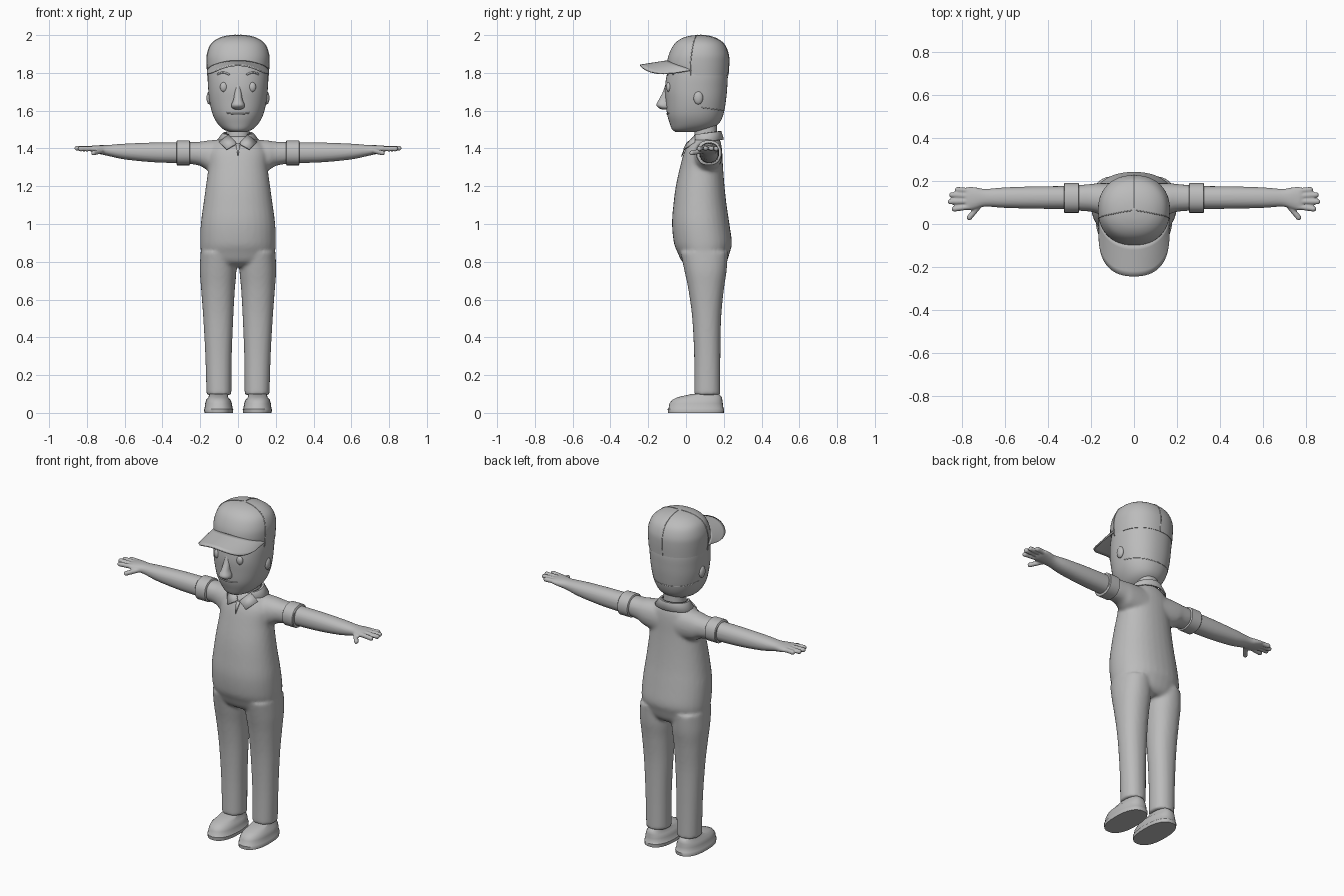
import bpy, bmesh, math
from mathutils import Vector

if "Cube" in bpy.data.objects:
    bpy.data.objects.remove(bpy.data.objects["Cube"])

grey = bpy.data.materials.new("plain_grey")
grey.diffuse_color = (0.5, 0.5, 0.5, 1)
grey.use_nodes = True
grey.node_tree.nodes["Principled BSDF"].inputs["Base Color"].default_value = grey.diffuse_color


def finish(name, bm, voxel=0, smooth=4, angle=40, solid=0):
    """Turn a bmesh into a named object, optionally fused into one skin."""
    bmesh.ops.recalc_face_normals(bm, faces=bm.faces)
    me = bpy.data.meshes.new(name)
    bm.to_mesh(me)
    bm.free()
    ob = bpy.data.objects.new(name, me)
    bpy.context.collection.objects.link(ob)
    me.materials.append(grey)
    if solid:
        m = ob.modifiers.new("thickness", 'SOLIDIFY')
        m.thickness, m.offset = solid, 0
    if voxel:
        m = ob.modifiers.new("fuse", 'REMESH')
        m.mode, m.voxel_size, m.use_smooth_shade = 'VOXEL', voxel, True
        m = ob.modifiers.new("soften", 'SMOOTH')
        m.factor, m.iterations = 0.5, smooth
    bpy.ops.object.select_all(action='DESELECT')
    bpy.context.view_layer.objects.active = ob
    ob.select_set(True)
    if voxel:
        bpy.ops.object.shade_smooth()
    else:
        bpy.ops.object.shade_smooth_by_angle(angle=math.radians(angle))
    return ob


def spline(rings, steps):
    """Catmull-Rom refinement of ring rows."""
    out = []
    for i in range(len(rings) - 1):
        p = [rings[max(0, min(len(rings) - 1, i + k))] for k in (-1, 0, 1, 2)]
        for s in range(steps):
            t = s / steps
            out.append([0.5 * (2 * b + (c - a) * t + (2 * a - 5 * b + 4 * c - d) * t * t
                               + (3 * b - a - 3 * c + d) * t ** 3) for a, b, c, d in zip(*p)])
    return out + [list(rings[-1])]


def ring_point(r, ang, p):
    """Superellipse point; ang 0 faces -b, and 90 degrees faces +a."""
    t, a0, a1, b0, b1 = r
    s, c = math.sin(ang), -math.cos(ang)
    f = lambda v: math.copysign(abs(v) ** (2 / p), v)
    return t, (a0 + a1) / 2 + (a1 - a0) / 2 * f(s), (b0 + b1) / 2 + (b1 - b0) / 2 * f(c)


def loft(bm, rings, axis='z', sign=1, n=32, p=2.2, steps=4, shift=None):
    """Skin rings (t, a0, a1, b0, b1): z axis uses a=x b=y; x axis uses a=y b=z."""
    prev = None
    rows = spline(rings, steps) if steps > 1 else rings
    for i, r in enumerate(rows):
        vs = []
        for k in range(n):
            t, a, b = ring_point(r, 2 * math.pi * k / n, p)
            co = Vector((a * sign, b, t)) if axis == 'z' else Vector((t * sign, a, b))
            if shift:
                co.z += shift(i, co)
            vs.append(bm.verts.new(co))
        if prev:
            for k in range(n):
                bm.faces.new((prev[k], prev[(k + 1) % n], vs[(k + 1) % n], vs[k]))
        if i in (0, len(rows) - 1):
            bm.faces.new(vs)
        prev = vs


def ball(bm, c, r, scale=(1, 1, 1), n=16):
    vs = bmesh.ops.create_uvsphere(bm, u_segments=n, v_segments=n // 2 + 2, radius=1)['verts']
    for v in vs:
        v.co = Vector(c) + Vector(v.co[i] * r * scale[i] for i in range(3))


def finger(bm, p, q, r):
    p, q = Vector(p), Vector(q)
    for i in range(13):
        ball(bm, p.lerp(q, i / 12), r, n=10)


def tube(name, pts, r):
    cu = bpy.data.curves.new(name, 'CURVE')
    cu.dimensions, cu.bevel_depth, cu.bevel_resolution, cu.use_fill_caps = '3D', r, 2, True
    sp = cu.splines.new('POLY')
    sp.points.add(len(pts) - 1)
    for pt, c in zip(sp.points, pts):
        pt.co = (*c, 1)
    cu.materials.append(grey)
    bpy.context.collection.objects.link(bpy.data.objects.new(name, cu))


# Shirt and trousers as one continuous skin
torso = [(.775, -.13, .13, .02, .19), (.80, -.18, .18, -.02, .215), (.85, -.195, .195, -.045, .232),
         (.90, -.2, .2, -.064, .243), (1.0, -.197, .197, -.074, .23), (1.1, -.184, .184, -.067, .215),
         (1.2, -.17, .17, -.054, .204), (1.3, -.157, .157, -.032, .196), (1.38, -.155, .155, -.01, .192),
         (1.43, -.125, .125, .015, .185), (1.465, -.075, .075, .04, .17)]
leg = [(.095, .035, .167, .043, .182), (.3, .033, .173, .043, .182), (.5, .025, .184, .033, .186),
       (.65, .017, .195, .013, .2), (.75, .008, .202, -.008, .215), (.85, .01, .198, -.03, .222)]
sleeve = [(.06, .03, .19, 1.26, 1.45), (.16, .045, .19, 1.285, 1.442), (.2, .057, .186, 1.308, 1.436),
          (.27, .062, .18, 1.32, 1.434)]
bm = bmesh.new()
loft(bm, torso)
for s in (1, -1):
    loft(bm, leg, sign=s)
    loft(bm, sleeve, 'x', s)
finish("shirt_and_trousers", bm, voxel=.01, smooth=5)

# Arms with hands, sleeve cuffs and shoes
arm = [(.30, .07, .176, 1.322, 1.432), (.45, .071, .175, 1.327, 1.431), (.6, .075, .17, 1.342, 1.425),
       (.69, .081, .163, 1.361, 1.418), (.735, .07, .17, 1.371, 1.417), (.77, .064, .172, 1.38, 1.415),
       (.785, .08, .16, 1.387, 1.41)]
fingers = [((.765, .155, 1.398), (.82, .159, 1.398)), ((.77, .13, 1.4), (.847, .135, 1.4)),
           ((.77, .105, 1.4), (.853, .104, 1.401)), ((.765, .08, 1.398), (.835, .07, 1.398)),
           ((.72, .085, 1.387), (.765, .03, 1.376))]
cuff = [(.255, .056, .186, 1.316, 1.438), (.258, .052, .19, 1.311, 1.443),
        (.322, .052, .19, 1.311, 1.443), (.326, .056, .186, 1.316, 1.438)]
shoe = [(0, .027, .178, -.095, .2), (.02, .025, .18, -.097, .202), (.024, .029, .177, -.092, .198),
        (.05, .032, .174, -.088, .195), (.07, .04, .168, -.072, .192), (.083, .052, .157, -.045, .19),
        (.1, .055, .15, .03, .175)]
for s, side in ((1, "left"), (-1, "right")):
    bm = bmesh.new()
    loft(bm, arm, 'x', s)
    for p, q in fingers:
        finger(bm, (p[0] * s, p[1], p[2]), (q[0] * s, q[1], q[2]), .0135)
    finish(side + "_arm", bm, voxel=.005, smooth=3)
    bm = bmesh.new()
    loft(bm, cuff, 'x', s, steps=1)
    finish(side + "_sleeve_cuff", bm)
    bm = bmesh.new()
    loft(bm, shoe, sign=s, p=2.4, steps=1)
    finish(side + "_shoe", bm, angle=50)

# Neck and head
bm = bmesh.new()
loft(bm, [(1.42, -.065, .065, .04, .17), (1.5, -.06, .06, .045, .165), (1.6, -.06, .06, .045, .165)])
finish("neck", bm)
head = [(1.487, -.04, .04, -.055, .05), (1.5, -.075, .075, -.073, .12), (1.53, -.107, .107, -.085, .172),
        (1.58, -.134, .134, -.1, .198), (1.65, -.151, .151, -.107, .211), (1.72, -.158, .158, -.111, .218),
        (1.80, -.16, .16, -.1, .22), (1.9, -.145, .145, -.075, .2)]
bm = bmesh.new()
loft(bm, head, n=48)
finish("head", bm)


def head_ring(z):
    for a, b in zip(head, head[1:]):
        if a[0] <= z <= b[0]:
            t = (z - a[0]) / (b[0] - a[0])
            return [u + (v - u) * t for u, v in zip(a, b)]


def face(x, z):
    _, a0, a1, b0, b1 = head_ring(z)
    return Vector((x, (b0 + b1) / 2 - (b1 - b0) / 2 * (1 - abs(x / a1) ** 2.2) ** (1 / 2.2), z))


# Face details
bm = bmesh.new()
loft(bm, [(1.605, -.012, .012, -.125, -.09), (1.615, -.032, .032, -.145, -.08), (1.632, -.035, .035, -.157, -.08),
          (1.66, -.024, .024, -.143, -.08), (1.7, -.018, .018, -.122, -.08), (1.74, -.01, .01, -.109, -.08)], n=20)
finish("nose", bm, angle=60)
tube("mouth", [face(x / 100, 1.583 + .00015 * x * x) for x in range(-6, 7)], .004)
for s, side in ((1, "left"), (-1, "right")):
    bm = bmesh.new()
    ball(bm, face(.075 * s, 1.725) + Vector((0, .004, 0)), .02, (1, .7, 1.3))
    finish(side + "_eye", bm)
    tube(side + "_brow", [face(s * (.045 + .008 * i), 1.79 + .012 * math.sin(i / 8 * 3)) for i in range(9)], .005)
    bm = bmesh.new()
    ball(bm, (.152 * s, .065, 1.668), .035, (.42, .72, 1))
    finish(side + "_ear", bm)
# Hair edge around the back of the head
pts = []
for i in range(25):
    a = math.radians(100 + 160 * i / 24)
    z = 1.62 + .02 * math.cos(a)
    _, x, y = ring_point(head_ring(z), a, 2.2)
    pts.append((x, y, z))
tube("hair_edge", pts, .003)

# Cap crown, with its lower edge raised over the forehead
cap = [(1.785, -.163, .163, -.098, .223), (1.85, -.167, .167, -.1, .227), (1.9, -.165, .165, -.09, .224),
       (1.95, -.146, .146, -.064, .203), (1.98, -.108, .108, -.028, .165), (1.995, -.06, .06, .015, .12),
       (2.0, -.01, .01, .055, .075)]
lift = lambda y: .06 * max(0, min(1, (.06 - y) / .14))
bm = bmesh.new()
loft(bm, cap, n=48, shift=lambda i, c: lift(c.y) * max(0, 1 - i / 4))
finish("cap_crown", bm, angle=50)
rows = spline(cap, 4)
for name, ang in (("left_seam", 78), ("right_seam", -78), ("back_seam", 180)):
    pts = []
    for r in rows:
        z, x, y = ring_point(r, math.radians(ang), 2.2)
        pts.append((x, y, z))
    tube("cap_" + name, pts, .0025)
bm = bmesh.new()
ball(bm, (0, .095, 1.992), .013, (1, 1, .5))
finish("cap_button", bm)

# Curved cap brim
bm = bmesh.new()
grid = []
for i in range(33):
    a = math.radians(-82 + 164 * i / 32)
    s, c = math.sin(a), math.cos(a)
    root = Vector((.162 * s, .05 - .146 * c, 1.805 + .058 * c))
    ox = .163 * math.copysign(abs(s) ** .85, s)
    tip = Vector((ox, .0 - .243 * c ** .62, 1.84 - .06 * (ox / .163) ** 2 + .022 * (1 - c) ** 2))
    grid.append([bm.verts.new(root.lerp(tip, j / 6)) for j in range(7)])
for g, h in zip(grid, grid[1:]):
    for j in range(6):
        bm.faces.new((g[j], g[j + 1], h[j + 1], h[j]))
finish("cap_brim", bm, solid=.008)

# Collar band, front flaps and neck opening
bm = bmesh.new()
rows = []
for i in range(33):
    a = math.radians(42 + 276 * i / 32)
    s, c = math.sin(a), -math.cos(a)
    rows.append([bm.verts.new((rx * s, .107 + ry * c, z + .01 * c))
                 for rx, ry, z in ((.07, .068, 1.478), (.08, .078, 1.478), (.112, .09, 1.437))])
for g, h in zip(rows, rows[1:]):
    for j in range(2):
        bm.faces.new((g[j], g[j + 1], h[j + 1], h[j]))
finish("collar_band", bm, solid=.008)
bm = bmesh.new()
for s in (1, -1):
    bm.faces.new([bm.verts.new((x * s, y, z)) for x, y, z in
                  ((.05, .052, 1.472), (.1, .045, 1.432), (.06, -.012, 1.395), (.006, .004, 1.425))])
finish("collar_flaps", bm, solid=.008)
bm = bmesh.new()
bm.faces.new([bm.verts.new(c) for c in ((-.013, .002, 1.425), (.013, .002, 1.425), (0, -.023, 1.357))])
finish("neck_opening", bm, solid=.006)
